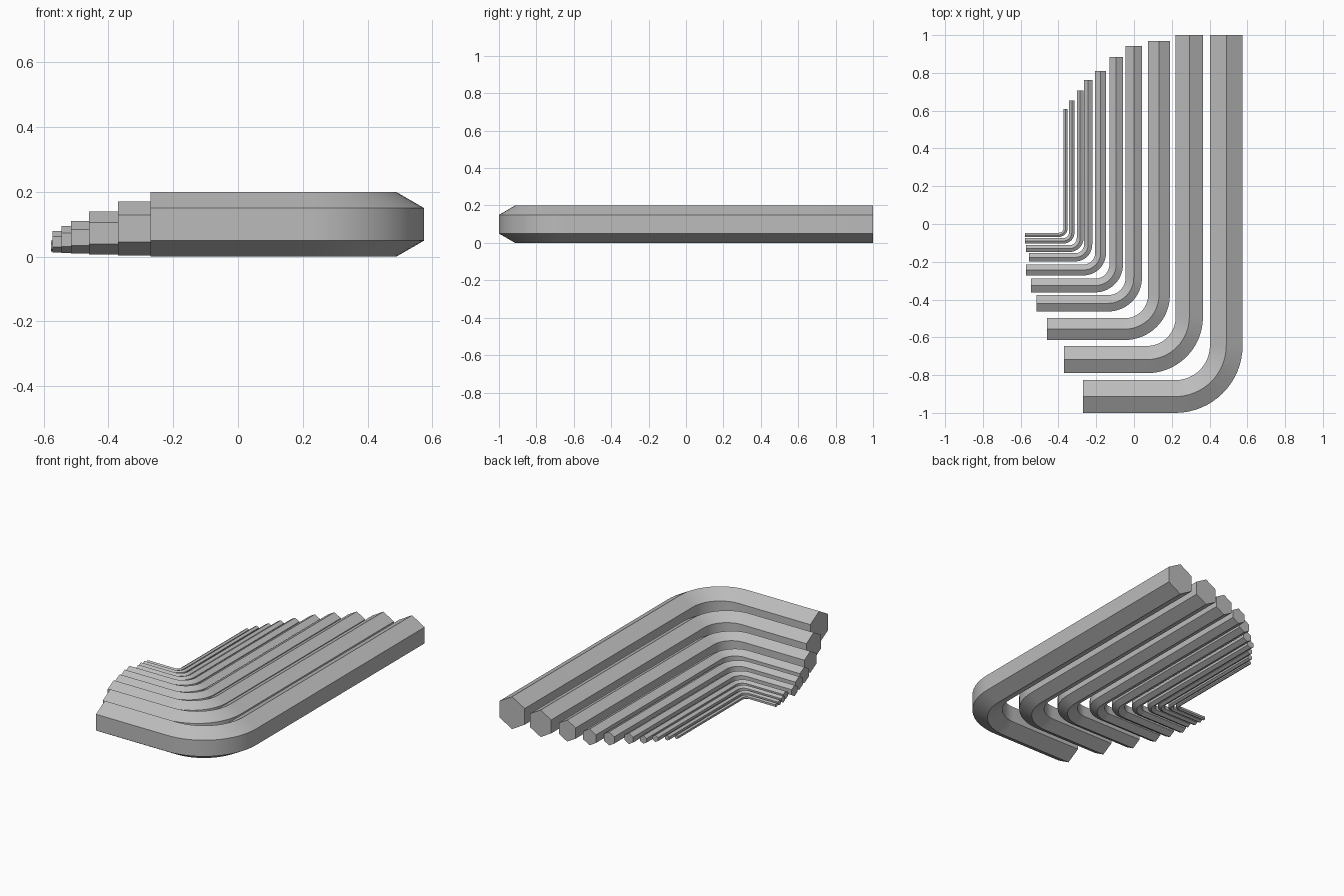
import bpy
import bmesh
from math import cos, sin, pi, radians
from mathutils import Vector

if "Cube" in bpy.data.objects:
    bpy.data.objects.remove(bpy.data.objects["Cube"], do_unlink=True)

UNIT = 0.01443        # one millimetre of key size
BEND_STEPS = 16

steel = bpy.data.materials.new("grey steel")
steel.use_nodes = True
GREY = (0.5, 0.5, 0.5, 1)
steel.diffuse_color = GREY
steel.node_tree.nodes["Principled BSDF"].inputs["Base Color"].default_value = GREY


def hex_key(name, size, outer_x, outer_y, long_end, short_end):
    """L-shaped hexagonal bar: long arm along y, short arm along x."""
    flat = size * UNIT
    corner = flat / 3 ** 0.5
    height = corner + (12 - size) * 0.0016
    x, y = outer_x - flat / 2, outer_y + flat / 2
    radius = 1.56 * flat
    cx, cy = x - radius, y + radius

    # centre line stations: position and outward direction
    stations = [(Vector((x, long_end, height)), 0)]
    for i in range(BEND_STEPS + 1):
        a = -pi / 2 * i / BEND_STEPS
        stations.append((Vector((cx + radius * cos(a), cy + radius * sin(a), height)), a))
    stations.append((Vector((short_end, y, height)), -pi / 2))

    # hexagon swept along the stations
    bm = bmesh.new()
    rings = []
    for centre, a in stations:
        outward = Vector((cos(a), sin(a), 0))
        ring = []
        for k in range(6):
            t = radians(30 + 60 * k)
            ring.append(bm.verts.new(centre + outward * corner * cos(t)
                                     + Vector((0, 0, corner * sin(t)))))
        rings.append(ring)
    for r, s in zip(rings, rings[1:]):
        for k in range(6):
            n = (k + 1) % 6
            bm.faces.new((r[k], r[n], s[n], s[k]))
    bm.faces.new(rings[0])
    bm.faces.new(rings[-1])
    bmesh.ops.recalc_face_normals(bm, faces=bm.faces)

    mesh = bpy.data.meshes.new(name)
    bm.to_mesh(mesh)
    bm.free()
    mesh.materials.append(steel)
    key = bpy.data.objects.new(name, mesh)
    bpy.context.collection.objects.link(key)
    bpy.ops.object.select_all(action="DESELECT")
    key.select_set(True)
    bpy.context.view_layer.objects.active = key
    bpy.ops.object.shade_smooth_by_angle(angle=radians(30))


# size, outer x, outer y, long arm end, short arm end
KEYS = [
    (12, 0.575, -1.0, 1.0, -0.27),
    (10, 0.365, -0.79, 1.0, -0.37),
    (8, 0.19, -0.614, 0.97, -0.46),
    (6, 0.042, -0.463, 0.943, -0.515),
    (5, -0.058, -0.362, 0.885, -0.545),
    (4, -0.148, -0.272, 0.81, -0.572),
    (3, -0.221, -0.198, 0.763, -0.557),
    (2.5, -0.267, -0.148, 0.706, -0.573),
    (2, -0.315, -0.104, 0.655, -0.577),
    (1.5, -0.352, -0.068, 0.61, -0.578),
]
for number, spec in enumerate(KEYS, 1):
    hex_key(f"hex_key_{number}", *spec)
